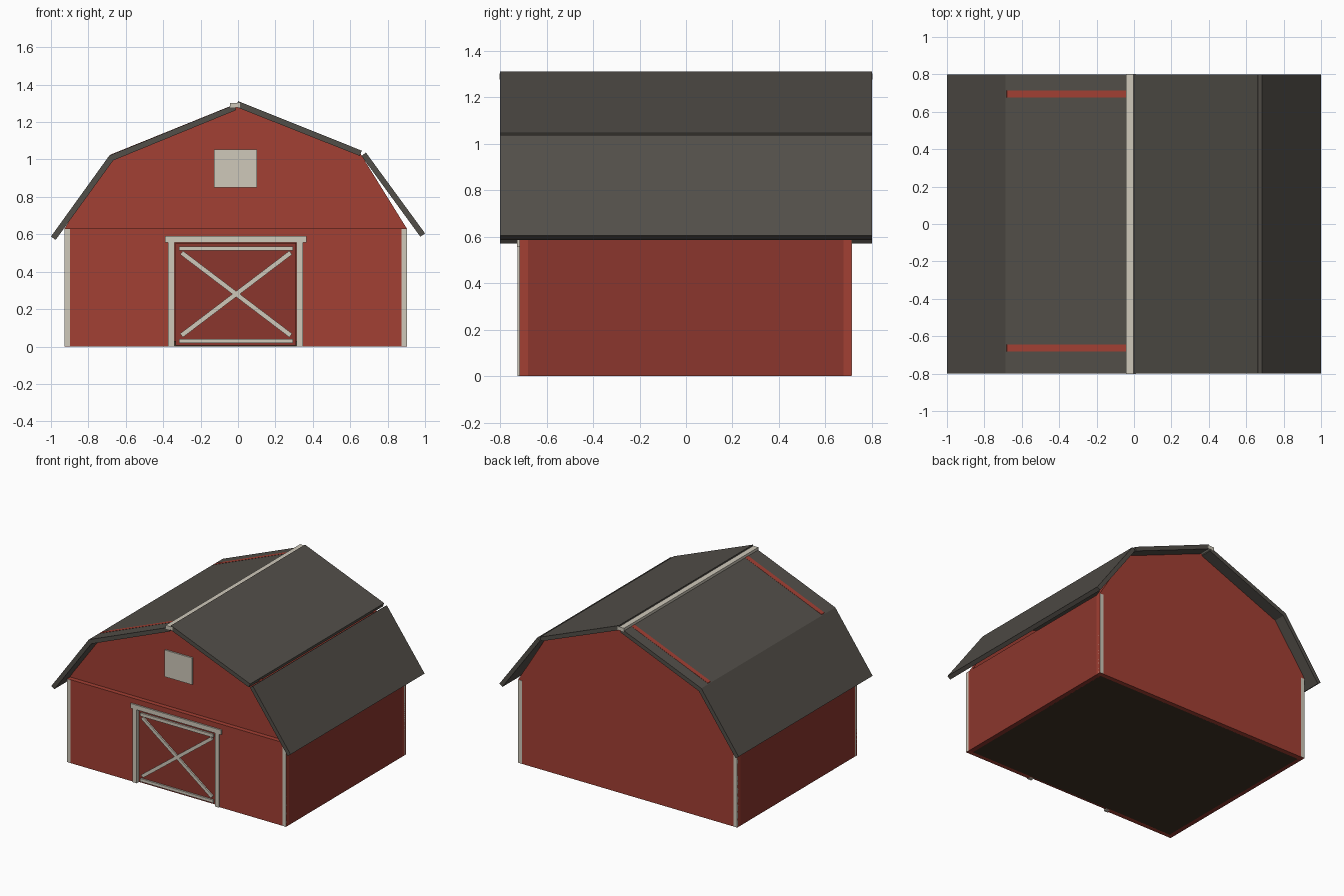
import bpy, bmesh, math

if "Cube" in bpy.data.objects:
    bpy.data.objects.remove(bpy.data.objects["Cube"])


def material(name, rgb):
    m = bpy.data.materials.new(name)
    m.diffuse_color = (*rgb, 1)
    m.use_nodes = True
    m.node_tree.nodes["Principled BSDF"].inputs["Base Color"].default_value = m.diffuse_color
    return m


RED = material("barn_red", (0.36, 0.05, 0.033))
DARK_RED = material("dark_red", (0.26, 0.037, 0.026))
TRIM = material("off_white", (0.62, 0.58, 0.49))
ROOF = material("roof_grey", (0.085, 0.077, 0.066))
FLOOR = material("floor_brown", (0.05, 0.033, 0.018))


def prism(name, pts, y0, y1, mat):
    """Extrude an x-z profile from y0 to y1."""
    bm = bmesh.new()
    face = bm.faces.new([bm.verts.new((x, y0, z)) for x, z in pts])
    ext = bmesh.ops.extrude_face_region(bm, geom=[face])
    moved = [v for v in ext["geom"] if isinstance(v, bmesh.types.BMVert)]
    bmesh.ops.translate(bm, verts=moved, vec=(0, y1 - y0, 0))
    bmesh.ops.recalc_face_normals(bm, faces=bm.faces)
    me = bpy.data.meshes.new(name)
    bm.to_mesh(me)
    bm.free()
    me.materials.append(mat)
    ob = bpy.data.objects.new(name, me)
    bpy.context.collection.objects.link(ob)
    return ob


def box(name, x0, x1, y0, y1, z0, z1, mat):
    return prism(name, [(x0, z0), (x1, z0), (x1, z1), (x0, z1)], y0, y1, mat)


def bar(name, a, b, width, y0, y1, mat):
    """Straight board between two x-z points."""
    dx, dz = b[0] - a[0], b[1] - a[1]
    k = width / 2 / math.hypot(dx, dz)
    nx, nz = -dz * k, dx * k
    pts = [(a[0] + nx, a[1] + nz), (b[0] + nx, b[1] + nz),
           (b[0] - nx, b[1] - nz), (a[0] - nx, a[1] - nz)]
    return prism(name, pts, y0, y1, mat)


L, R, EAVE = -0.928, 0.903, 0.63

# floor and side walls
box("floor", L + 0.03, R - 0.03, -0.685, 0.68, 0.0, 0.03, FLOOR)
box("left_wall", L, L + 0.035, -0.681, 0.677, 0, EAVE, DARK_RED)
box("right_wall", R - 0.035, R, -0.681, 0.677, 0, EAVE, DARK_RED)

# front wall with door opening, set-back front gable, full-height back wall
prism("front_wall", [(L, 0), (-0.342, 0), (-0.342, 0.56), (0.317, 0.56), (0.317, 0),
                     (R, 0), (R, EAVE), (L, EAVE)], -0.716, -0.681, RED)
gable = [(R, EAVE), (0.655, 1.03), (0, 1.29), (-0.03, 1.2895), (-0.68, 1.0265), (L, EAVE)]
prism("front_gable", gable, -0.681, -0.645, RED)
prism("back_wall", [(L, 0), (R, 0)] + gable, 0.677, 0.713, RED)

# corner boards
for side, x0 in (("left", L), ("right", R - 0.03)):
    for end, y0, y1 in (("front", -0.7165, -0.69), ("back", 0.69, 0.714)):
        box(f"{end}_{side}_corner_board", x0, x0 + 0.03, y0, y1, 0.002, EAVE - 0.002, TRIM)

# gambrel roof panels
panels = {
    "roof_upper_left": [(-0.688, 1.021), (-0.02, 1.2925), (-0.01, 1.264), (-0.667, 0.995)],
    "roof_lower_left": [(-0.688, 1.021), (-0.667, 0.995), (-0.975, 0.57), (-1.0, 0.588)],
    "roof_upper_right": [(0.0, 1.312), (0.662, 1.047), (0.651, 1.019), (-0.008, 1.28)],
    "roof_lower_right": [(0.684, 1.037), (1.0, 0.605), (0.975, 0.587), (0.66, 1.019)],
}
for name, pts in panels.items():
    prism(name, pts, -0.8, 0.8, ROOF)
box("ridge_cap", -0.043, 0.012, -0.802, 0.802, 1.277, 1.303, TRIM)

# loft window panel
box("loft_window", -0.128, 0.101, -0.693, -0.675, 0.85, 1.052, TRIM)

# door leaf and frame
box("door", -0.335, 0.31, -0.706, -0.685, 0.005, 0.553, DARK_RED)
box("door_post_left", -0.374, -0.339, -0.725, -0.69, 0, 0.557, TRIM)
box("door_post_right", 0.314, 0.348, -0.725, -0.69, 0, 0.557, TRIM)
box("door_lintel", -0.39, 0.367, -0.727, -0.69, 0.556, 0.591, TRIM)

# door rails and cross brace
box("door_rail_top", -0.315, 0.293, -0.718, -0.7, 0.512, 0.536, TRIM)
box("door_rail_bottom", -0.315, 0.293, -0.718, -0.7, 0.018, 0.04, TRIM)
bar("door_brace_a", (-0.302, 0.502), (0.282, 0.059), 0.025, -0.717, -0.7, TRIM)
bar("door_brace_b", (-0.302, 0.059), (0.282, 0.502), 0.025, -0.7165, -0.7, TRIM)
